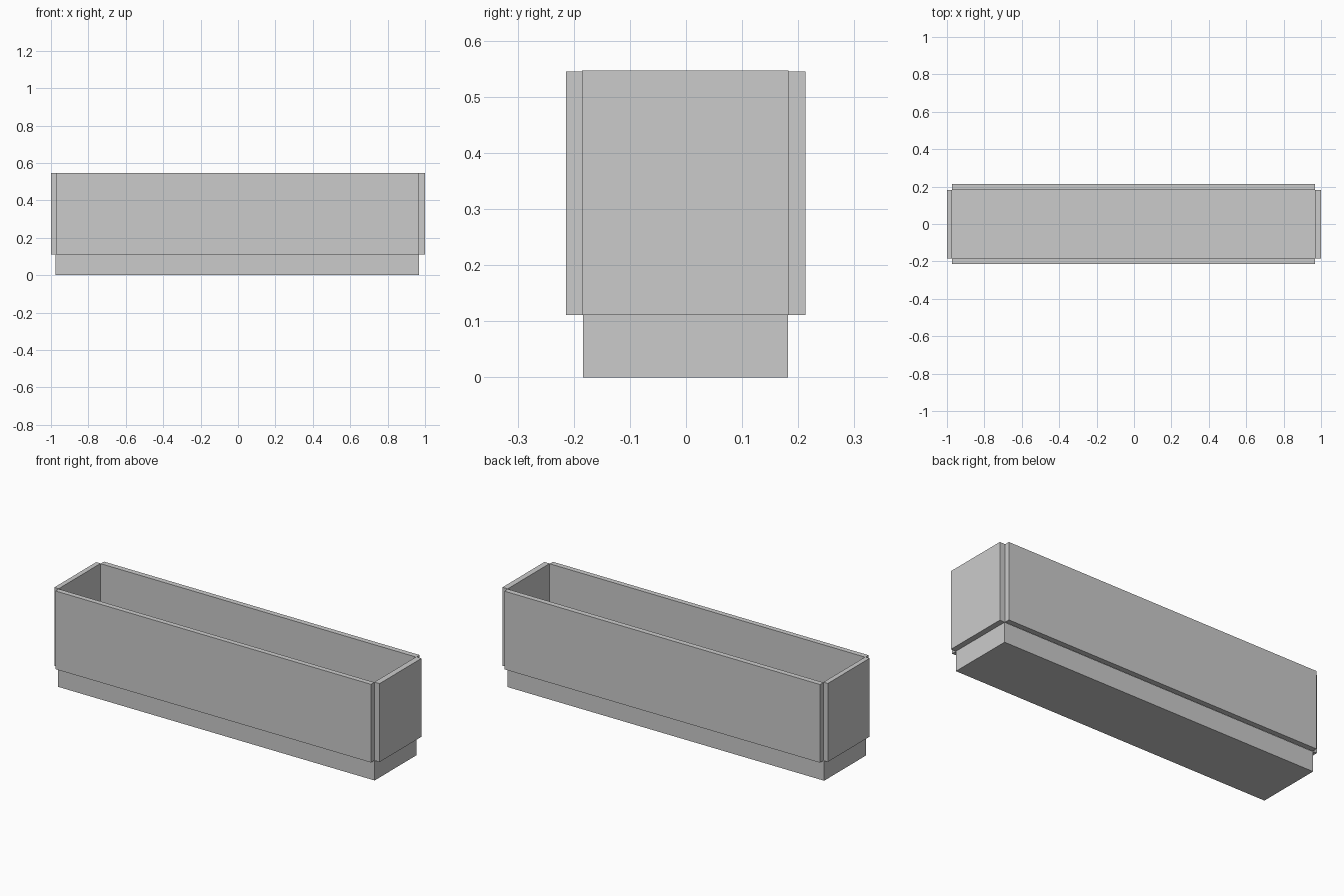
import bpy

if "Cube" in bpy.data.objects:
    bpy.data.objects.remove(bpy.data.objects["Cube"])


def box(name, x, y, z):
    """Box from (min, max) extents on each axis."""
    bpy.ops.mesh.primitive_cube_add(size=1)
    ob = bpy.context.object
    ob.name = name
    ob.location = [(a + b) / 2 for a, b in (x, y, z)]
    ob.scale = [b - a for a, b in (x, y, z)]
    bpy.ops.object.transform_apply(location=True, rotation=False, scale=True)
    return ob


WALL_BOTTOM = 0.111

# Recessed plinth, its top forms the planter floor
box("plinth", (-0.977, 0.969), (-0.184, 0.182), (0, WALL_BOTTOM))

# Long walls, outside the plinth footprint
long_x, long_z = (-0.973, 0.968), (WALL_BOTTOM, 0.5455)
box("front_wall", long_x, (-0.214, -0.185), long_z)
box("back_wall", long_x, (0.183, 0.213), long_z)

# End walls, leaving notched corners
end_y, end_z = (-0.185, 0.183), (WALL_BOTTOM, 0.547)
box("left_wall", (-1.0, -0.973), end_y, end_z)
box("right_wall", (0.968, 1.0), end_y, end_z)
